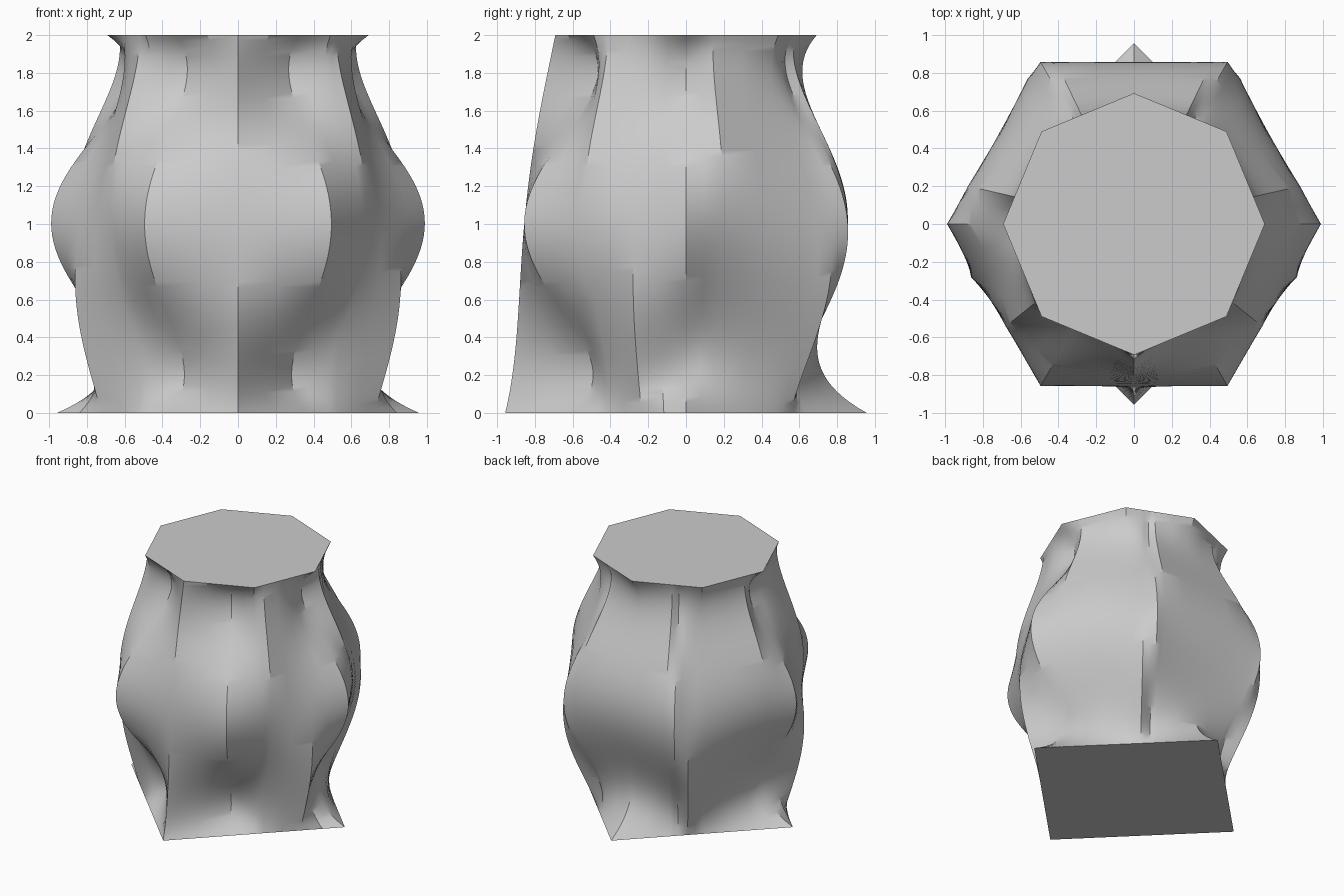
import bpy, bmesh, math

if "Cube" in bpy.data.objects:
    bpy.data.objects.remove(bpy.data.objects["Cube"])

# Section polygons, evenly spaced in height: sides, corner radius, first corner angle
SECTIONS = [(4, 0.957, -90), (5, 0.89, -90), (6, 0.989, 0), (7, 0.791, -90), (8, 0.692, -90)]
HEIGHT = 2.0
STEPS = 72
SPLITS = 2


def corner_angles(sides, start):
    return [round((start + 360 * i / sides) % 360, 4) for i in range(sides)]


def polygon_point(section, angle):
    """Point where a ray at this angle meets the polygon outline."""
    sides, radius, start = section
    sector = 360 / sides
    off = (angle - start) % sector - sector / 2
    r = radius * math.cos(math.radians(sector / 2)) / math.cos(math.radians(off))
    a = math.radians(angle)
    return r * math.cos(a), r * math.sin(a)


def blend_weights(t):
    """Weights of the smooth curve that passes through every section."""
    weights = []
    for i in range(len(SECTIONS)):
        w = 1.0
        for j in range(len(SECTIONS)):
            if j != i:
                w *= (t - j) / (i - j)
        weights.append(w)
    return weights


# Every corner angle becomes a rib, so each section carries the same points
angles = sorted({a for s in SECTIONS for a in corner_angles(s[0], s[2])})
outlines = []
for section in SECTIONS:
    corners = [polygon_point(section, a) for a in angles]
    outline = []
    for p, q in zip(corners, corners[1:] + corners[:1]):
        for k in range(SPLITS):
            f = k / SPLITS
            outline.append((p[0] + (q[0] - p[0]) * f, p[1] + (q[1] - p[1]) * f))
    outlines.append(outline)

# Lofted body
bm = bmesh.new()
rings = []
for step in range(STEPS + 1):
    f = step / STEPS
    weights = blend_weights(f * (len(SECTIONS) - 1))
    ring = []
    for points in zip(*outlines):
        x = sum(w * p[0] for w, p in zip(weights, points))
        y = sum(w * p[1] for w, p in zip(weights, points))
        ring.append(bm.verts.new((x, y, f * HEIGHT)))
    rings.append(ring)

for low, high in zip(rings, rings[1:]):
    for i in range(len(low)):
        j = (i + 1) % len(low)
        bm.faces.new((low[i], low[j], high[j], high[i]))

# Flat end caps
bm.faces.new(list(reversed(rings[0])))
bm.faces.new(rings[-1])

mesh = bpy.data.meshes.new("lofted_body")
bm.to_mesh(mesh)
bm.free()
body = bpy.data.objects.new("lofted_body", mesh)
bpy.context.collection.objects.link(body)

# Plain grey material
grey = bpy.data.materials.new("light_grey")
grey.use_nodes = True
colour = (0.6, 0.6, 0.6, 1)
grey.diffuse_color = colour
grey.node_tree.nodes["Principled BSDF"].inputs["Base Color"].default_value = colour
mesh.materials.append(grey)

# Smooth shading with sharp ribs and rims
bpy.ops.object.select_all(action="DESELECT")
body.select_set(True)
bpy.context.view_layer.objects.active = body
bpy.ops.object.shade_smooth_by_angle(angle=math.radians(30))
